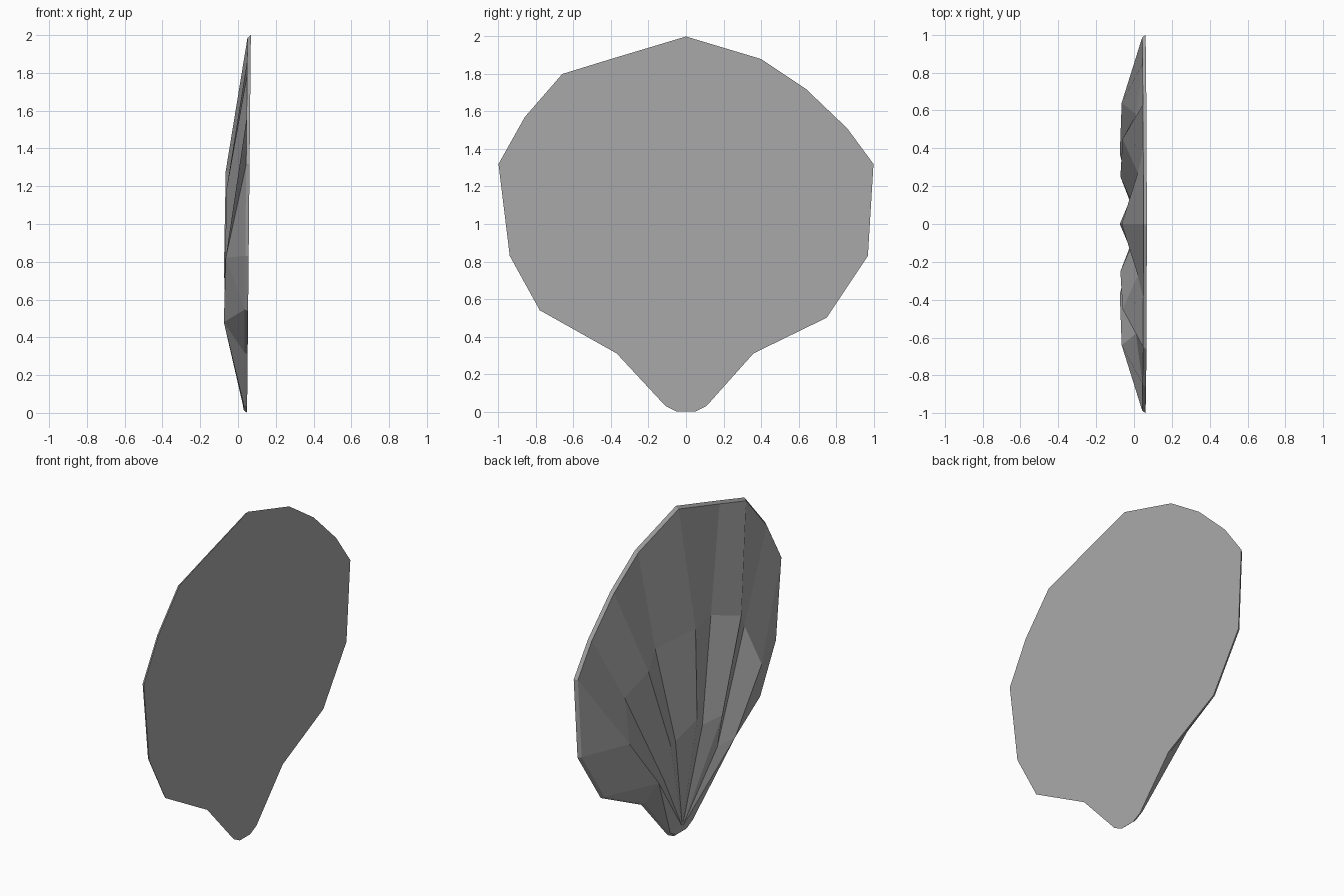
import bpy
import bmesh
from mathutils import Vector

cube = bpy.data.objects.get("Cube")
if cube:
    bpy.data.objects.remove(cube, do_unlink=True)

gray = bpy.data.materials.new("shell_gray")
gray.use_nodes = True
color = (0.4, 0.4, 0.4, 1)
gray.diffuse_color = color
gray.node_tree.nodes["Principled BSDF"].inputs["Base Color"].default_value = color

# Half outlines (y, z) from the top point to the foot; the two sides differ a little
OUTLINES = {
    1: [(0.4, 1.88), (0.64, 1.72), (0.86, 1.51), (1, 1.32),
        (0.97, 0.83), (0.75, 0.5), (0.36, 0.31), (0.11, 0.03), (0.05, 0)],
    -1: [(0.4, 1.88), (0.66, 1.8), (0.86, 1.57), (1, 1.32),
         (0.94, 0.83), (0.78, 0.54), (0.37, 0.31), (0.11, 0.03), (0.05, 0)],
}
# Outer and inner points (x, y, z) of each rib and groove, alternating outward
CREST = [(-0.065, 0, 1.28), (-0.075, 0, 0.73)]
FOLDS = [
    [(0.02, 0.27, 1.24), (-0.02, 0.13, 0.63)],
    [(-0.06, 0.45, 1.19), (-0.072, 0.25, 0.66)],
    [(0.01, 0.58, 1.06), (-0.03, 0.26, 0.45)],
    [(-0.065, 0.64, 0.82), (-0.075, 0.37, 0.48)],
]

bm = bmesh.new()


def rim_pair(y, z):
    """Front and back rim vertices; the back plane leans slightly."""
    back_x = 0.048 + 0.01 * z
    center = Vector((0, 1.0))
    inset = center + (Vector((y, z)) - center) * 0.985
    front = bm.verts.new((back_x - 0.018, inset.x, inset.y))
    return front, bm.verts.new((back_x, y, z))


tip = bm.verts.new((0.025, 0, 0.045))
top = rim_pair(0, 2)
crest = [bm.verts.new(p) for p in CREST]
loops = {}

for side, outline in OUTLINES.items():
    rim = [rim_pair(side * y, z) for y, z in outline]
    loops[side] = rim
    front = [pair[0] for pair in rim]
    rays = [[top[0], *crest, tip]]
    for i, fold in enumerate(FOLDS):
        points = [bm.verts.new((x, side * y, z)) for x, y, z in fold]
        rays.append([front[i], *points, tip])

    # Ribbed fan
    for a, b in zip(rays, rays[1:]):
        for k in range(2):
            bm.faces.new((a[k], b[k], b[k + 1], a[k + 1]))
        bm.faces.new((a[2], b[2], tip))

    # Lower wing beyond the last rib
    outer, inner = rays[-1][1:3]
    wide, wing, neck, foot, base = front[4:]
    for face in [(front[3], wide, outer), (wide, wing, outer), (wing, inner, outer),
                 (wing, neck, inner), (neck, foot, inner), (foot, tip, inner),
                 (foot, base, tip)]:
        bm.faces.new(face)

# Foot, rim band and flat back
bm.faces.new((loops[1][-1][0], loops[-1][-1][0], tip))
ring = [top] + loops[1] + loops[-1][::-1]
for a, b in zip(ring, ring[1:] + ring[:1]):
    bm.faces.new((a[0], b[0], b[1], a[1]))
bm.faces.new([pair[1] for pair in ring])

bmesh.ops.recalc_face_normals(bm, faces=bm.faces)
mesh = bpy.data.meshes.new("fan_shell")
bm.to_mesh(mesh)
bm.free()
mesh.materials.append(gray)
shell = bpy.data.objects.new("fan_shell", mesh)
bpy.context.collection.objects.link(shell)
